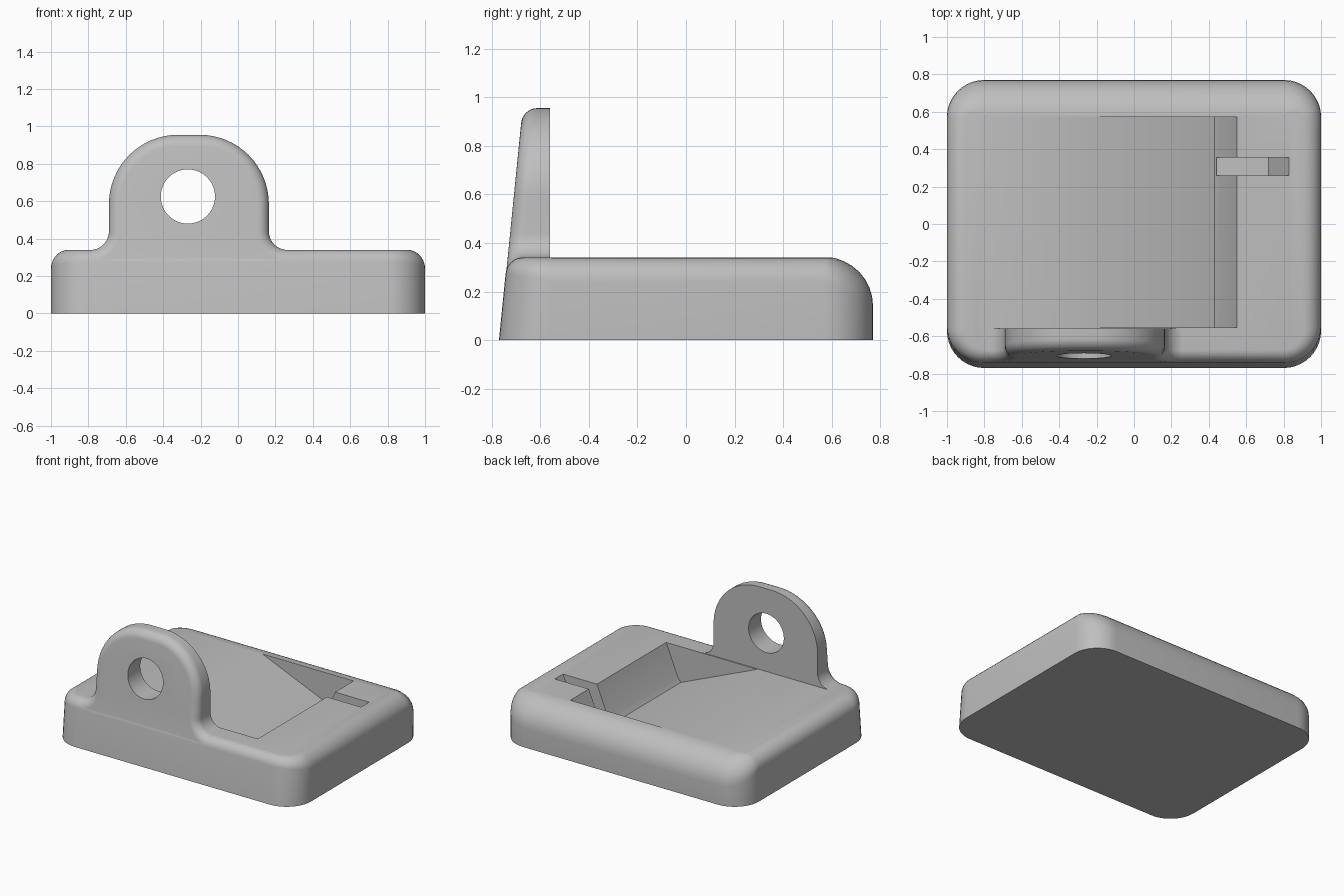
import bpy, bmesh, math
from math import sin, cos, pi
from mathutils import Vector, Matrix

old = bpy.data.objects.get("Cube")
if old:
    bpy.data.objects.remove(old)

grey = bpy.data.materials.new("plain grey")
grey.use_nodes = True
colour = (0.52, 0.52, 0.52, 1)
grey.diffuse_color = colour
grey.node_tree.nodes["Principled BSDF"].inputs["Base Color"].default_value = colour

TOP, HX, HY = 0.34, 1.0, 0.77
STEPS = 8


def finish(bm, name):
    """Turn a bmesh into a named, coloured object."""
    bmesh.ops.remove_doubles(bm, verts=bm.verts, dist=1e-5)
    bmesh.ops.recalc_face_normals(bm, faces=bm.faces)
    mesh = bpy.data.meshes.new(name)
    bm.to_mesh(mesh)
    bm.free()
    mesh.materials.append(grey)
    ob = bpy.data.objects.new(name, mesh)
    bpy.context.scene.collection.objects.link(ob)
    return ob


def loft(rings, name):
    """Skin closed rings of points and cap both ends."""
    bm = bmesh.new()
    loops = [[bm.verts.new(p) for p in ring] for ring in rings]
    for a, b in zip(loops, loops[1:]):
        for i in range(len(a)):
            j = (i + 1) % len(a)
            bm.faces.new((a[i], a[j], b[j], b[i]))
    bm.faces.new(loops[0])
    bm.faces.new(loops[-1])
    return finish(bm, name)


def prism(profile, y0, y1, name):
    """Extrude an x-z profile along y."""
    return loft([[(x, y, z) for x, z in profile] for y in (y0, y1)], name)


def arc(cx, cz, r, a0, a1, n, side=1):
    """Arc points paired with their outward normals."""
    out = []
    for i in range(n + 1):
        a = math.radians(a0 + (a1 - a0) * i / n)
        d = Vector((cos(a), sin(a)))
        out.append((Vector((cx, cz)) + d * r, d * side))
    return out


# Base: rounded plan, wide roundover at the back, leaning front
plan = []
for k, (sx, sy) in enumerate([(1, 1), (-1, 1), (-1, -1), (1, -1)]):
    plan += arc(sx * (HX - 0.2), sy * (HY - 0.2), 0.2, 90 * k, 90 * k + 90, 10)


def edge_radius(n):
    return 0.1 + (0.1 * n.y if n.y > 0 else 0.035 * n.y)


def lean(x, y, z):
    return (x, y + 0.1 * z * (HY - y) / (2 * HY), z)


rings = [[lean(p.x, p.y, 0) for p, n in plan]]
for i in range(STEPS + 1):
    t = pi / 2 * i / STEPS
    ring = []
    for p, n in plan:
        r = edge_radius(n)
        q = p - n * r * 0.999 * (1 - cos(t))
        ring.append(lean(q.x, q.y, TOP - r * (1 - sin(t))))
    rings.append(ring)
base = loft(rings, "base")

# Upright tab: arched outline flaring into the base, rounded front edge
XL, XR, FIL, ARCH, PEAK = -0.69, 0.165, 0.1, 0.37, 0.955
foot = TOP - 0.001
still = Vector((0, 0))
outline = [(Vector((XR + FIL, 0.12)), still)]
outline += arc(XR + FIL, foot + FIL, FIL, 270, 180, 8, -1)
outline += arc(XR - ARCH, PEAK - ARCH, ARCH, 0, 90, 16)
outline += arc(XL + ARCH, PEAK - ARCH, ARCH, 90, 180, 16)
outline += arc(XL - FIL, foot + FIL, FIL, 0, -90, 8, -1)
outline += [(Vector((XL - FIL, 0.12)), still)]
EDGE = 0.06
rings = [[(p.x, -0.56, p.y) for p, n in outline]]
for i in range(STEPS + 1):
    t = pi / 2 * i / STEPS
    ring = []
    for p, n in outline:
        q = p - n * EDGE * (1 - cos(t))
        ring.append((q.x, -0.768 + 0.1 * q.y + EDGE * (1 - sin(t)), q.y))
    rings.append(ring)
tab = loft(rings, "tab")

# Cutters: tab hole, ramped pocket and narrow slot
bm = bmesh.new()
bmesh.ops.create_cone(bm, cap_ends=True, segments=48, radius1=0.145, radius2=0.145, depth=0.6,
                      matrix=Matrix.Translation((-0.268, -0.65, 0.625)) @ Matrix.Rotation(pi / 2, 4, "X"))
hole = finish(bm, "hole_cutter")
pocket = prism([(-0.437, 0.44), (0.43, 0.074), (0.455, 0.107), (0.591, 0.44)],
               -0.553, 0.573, "pocket_cutter")
slot = prism([(0.44, 0.44), (0.44, 0.075), (0.61, 0.1), (0.72, 0.1), (0.83, TOP), (0.875, 0.44)],
             0.26, 0.355, "slot_cutter")

for helper, mode in ((tab, "UNION"), (hole, "DIFFERENCE"),
                     (pocket, "DIFFERENCE"), (slot, "DIFFERENCE")):
    bpy.ops.object.select_all(action="DESELECT")
    base.select_set(True)
    bpy.context.view_layer.objects.active = base
    mod = base.modifiers.new(helper.name, "BOOLEAN")
    mod.operation, mod.object, mod.solver = mode, helper, "EXACT"
    bpy.ops.object.modifier_apply(modifier=mod.name)
    bpy.data.objects.remove(helper)

base.name = "mounting_block"
bpy.ops.object.shade_smooth_by_angle(angle=math.radians(30))
